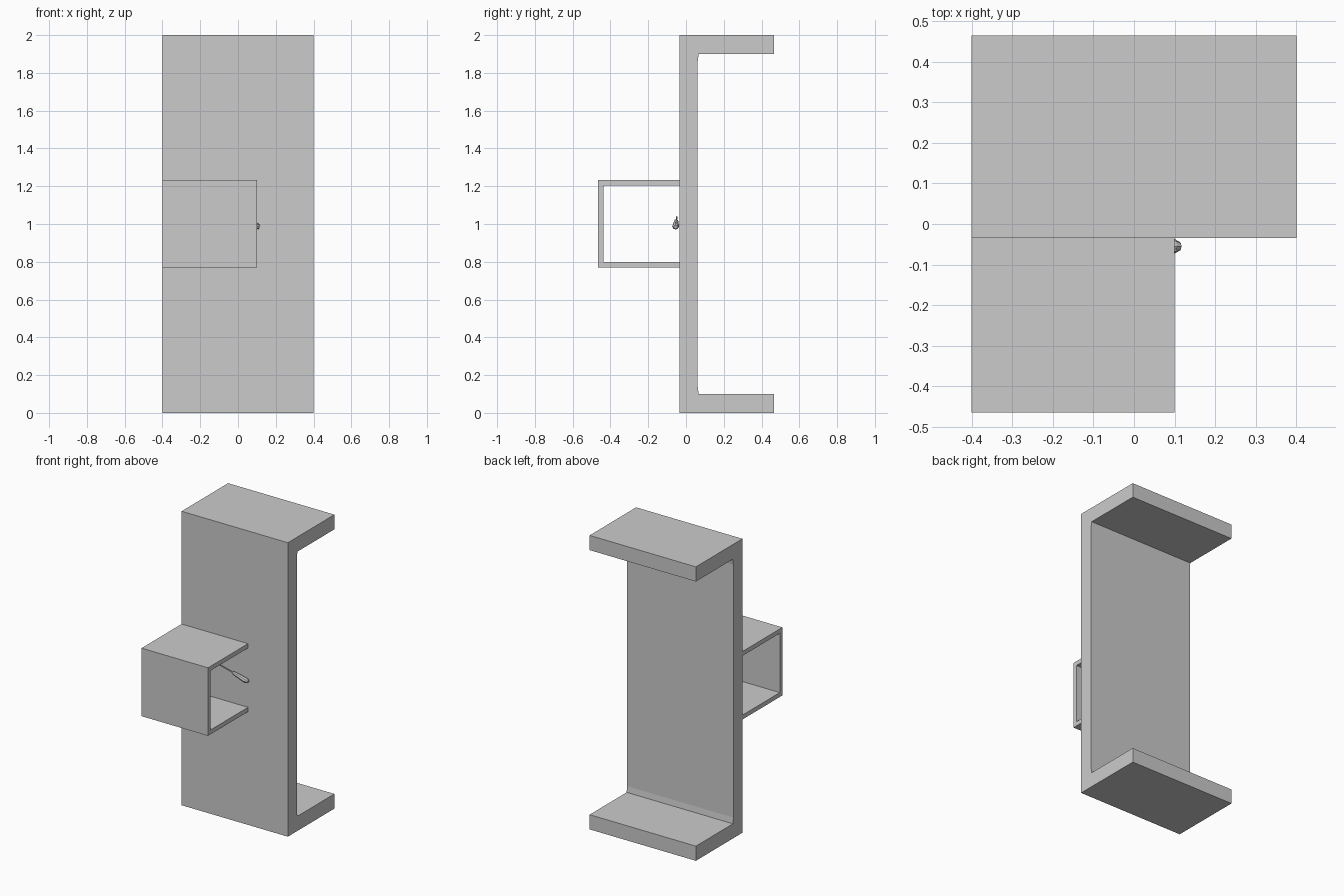
import bpy, bmesh
from mathutils import Vector

if "Cube" in bpy.data.objects:
    bpy.data.objects.remove(bpy.data.objects["Cube"])


def extrude_profile(name, pts, x0, x1):
    """Extrude a closed (y, z) outline along x."""
    bm = bmesh.new()
    face = bm.faces.new([bm.verts.new((x0, y, z)) for y, z in pts])
    out = bmesh.ops.extrude_face_region(bm, geom=[face])
    verts = [g for g in out["geom"] if isinstance(g, bmesh.types.BMVert)]
    bmesh.ops.translate(bm, verts=verts, vec=(x1 - x0, 0, 0))
    bmesh.ops.recalc_face_normals(bm, faces=bm.faces)
    mesh = bpy.data.meshes.new(name)
    bm.to_mesh(mesh)
    bm.free()
    obj = bpy.data.objects.new(name, mesh)
    bpy.context.collection.objects.link(obj)
    return obj


def rod(name, a, b, r1, r2, sides):
    """Tapered rod between two points."""
    a, b = Vector(a), Vector(b)
    bpy.ops.mesh.primitive_cone_add(vertices=sides, radius1=r1, radius2=r2,
                                    depth=(b - a).length, location=(a + b) / 2)
    obj = bpy.context.object
    obj.name = name
    obj.rotation_mode = 'QUATERNION'
    obj.rotation_quaternion = (b - a).to_track_quat('Z', 'Y')
    return obj


# Tall channel: back-facing flanges at top and bottom, web slightly relieved
extrude_profile("tall_channel", [
    (-0.035, 0), (0.465, 0), (0.465, 0.1), (0.067, 0.1), (0.062, 0.14),
    (0.062, 1.86), (0.067, 1.9), (0.465, 1.9), (0.465, 2), (-0.035, 2)],
    -0.4, 0.4)

# Small box bracket on the front, open at both sides
extrude_profile("front_bracket", [
    (-0.035, 0.77), (-0.035, 0.8), (-0.437, 0.8), (-0.437, 1.203),
    (-0.035, 1.203), (-0.035, 1.233), (-0.465, 1.233), (-0.465, 0.77)],
    -0.4, 0.1)

# Small lever: thin shaft with a faceted grip and rounded-off tip
joint, grip_end = (0.0, -0.052, 1.015), (0.1, -0.055, 0.988)
rod("lever_shaft", (-0.1, -0.048, 1.038), joint, 0.004, 0.004, 6)
rod("lever_grip", joint, grip_end, 0.011, 0.018, 8)
rod("lever_tip", grip_end, (0.114, -0.055, 0.984), 0.018, 0.01, 8)
